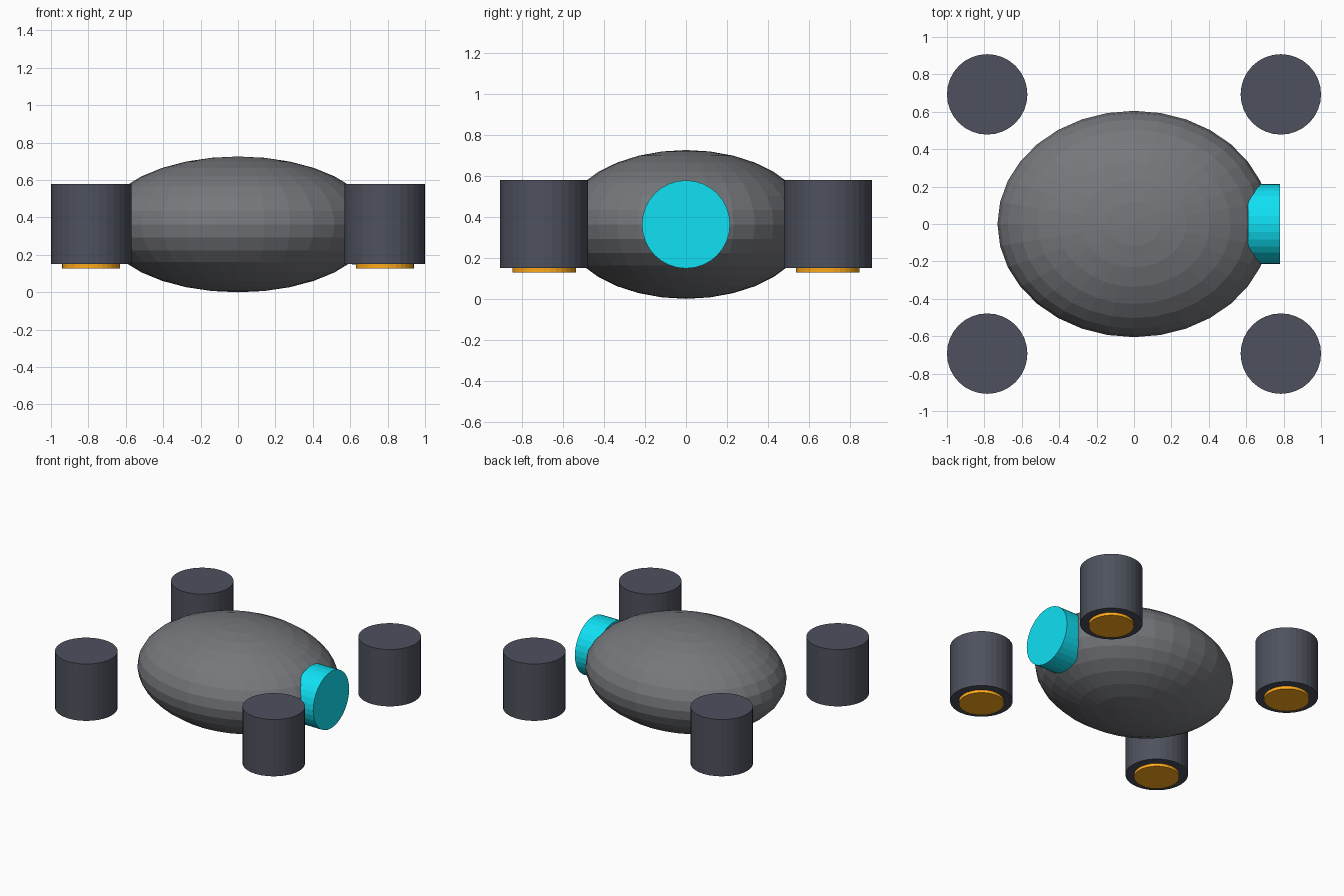
import bpy
import math

cube = bpy.data.objects.get("Cube")
if cube:
    bpy.data.objects.remove(cube, do_unlink=True)

MID_Z = 0.363
POD_RADIUS = 0.215


def make_material(name, rgb):
    mat = bpy.data.materials.new(name)
    mat.use_nodes = True
    color = (*rgb, 1)
    mat.diffuse_color = color
    mat.node_tree.nodes["Principled BSDF"].inputs["Base Color"].default_value = color
    return mat


def finish(name, mat):
    obj = bpy.context.object
    obj.name = name
    obj.data.materials.append(mat)
    return obj


def add_cylinder(name, mat, radius, depth, location, rotation=(0, 0, 0)):
    bpy.ops.mesh.primitive_cylinder_add(
        vertices=32, radius=radius, depth=depth, location=location, rotation=rotation)
    return finish(name, mat)


body_grey = make_material("body_grey", (0.18, 0.185, 0.2))
pod_slate = make_material("pod_slate", (0.075, 0.083, 0.11))
lens_cyan = make_material("lens_cyan", (0.005, 0.75, 0.9))
glow_orange = make_material("glow_orange", (1.0, 0.4, 0.01))

# Flattened faceted body
bpy.ops.mesh.primitive_uv_sphere_add(
    segments=32, ring_count=16, radius=1, location=(0, 0, MID_Z))
body = finish("body", body_grey)
body.scale = (0.73, 0.605, MID_Z)

# Round lens on the +x end
add_cylinder("lens", lens_cyan, POD_RADIUS, 0.17, (0.695, 0, MID_Z),
             (0, math.pi / 2, 0))

# Four corner thrusters, each with a glowing disc underneath
for x, side in ((0.785, "left"), (-0.785, "right")):
    for y, end in ((-0.693, "front"), (0.693, "back")):
        add_cylinder(f"{end}_{side}_thruster", pod_slate, POD_RADIUS, 0.43,
                     (x, y, MID_Z + 0.002))
        add_cylinder(f"{end}_{side}_glow_disc", glow_orange, 0.155, 0.04,
                     (x, y, 0.148))
